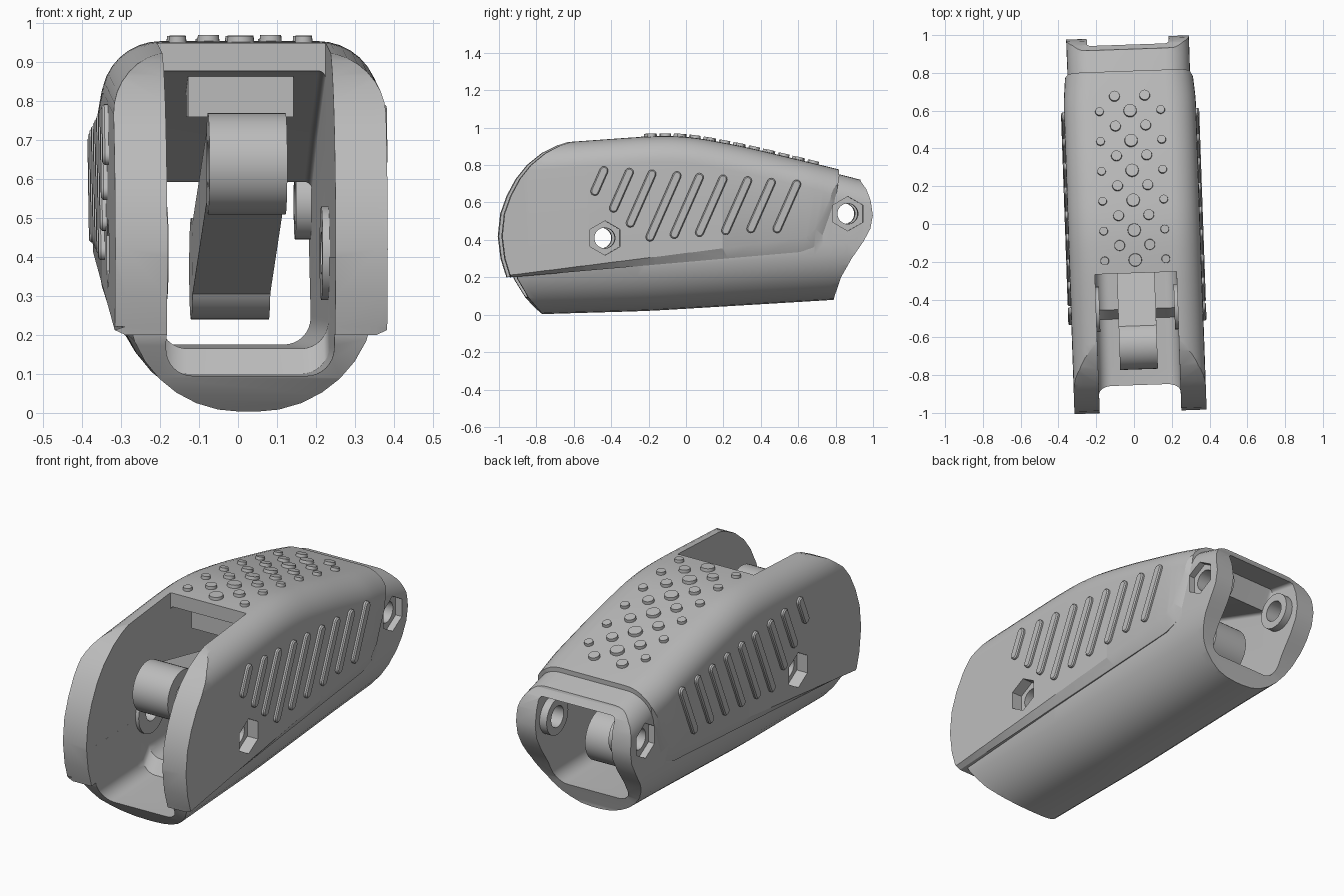
import bpy, bmesh, math
from mathutils import Matrix, Vector

if "Cube" in bpy.data.objects:
    bpy.data.objects.remove(bpy.data.objects["Cube"])

grey = bpy.data.materials.new("plain_grey")
grey.use_nodes = True
GREY = (0.5, 0.5, 0.5, 1)
grey.diffuse_color = GREY
grey.node_tree.nodes["Principled BSDF"].inputs["Base Color"].default_value = GREY


def make(name, bm):
    bmesh.ops.recalc_face_normals(bm, faces=bm.faces)
    me = bpy.data.meshes.new(name)
    bm.to_mesh(me)
    bm.free()
    me.materials.append(grey)
    ob = bpy.data.objects.new(name, me)
    bpy.context.collection.objects.link(ob)
    return ob


def skin(name, loops):
    """Closed solid through a row of equal-length loops."""
    bm = bmesh.new()
    rows = [[bm.verts.new(p) for p in loop] for loop in loops]
    n = len(rows[0])
    for a, b in zip(rows, rows[1:]):
        for i in range(n):
            j = (i + 1) % n
            bm.faces.new((a[i], a[j], b[j], b[i]))
    bm.faces.new(rows[0])
    bm.faces.new(rows[-1][::-1])
    return make(name, bm)


def prism(name, outline, x0, x1):
    return skin(name, [[(x, y, z) for y, z in outline] for x in (x0, x1)])


def circle(y, z, r, n=32, start=0.0):
    return [(y + r * math.cos(start + math.tau * i / n),
             z + r * math.sin(start + math.tau * i / n)) for i in range(n)]


def boolean(ob, cutter, op="DIFFERENCE"):
    mod = ob.modifiers.new("cut", "BOOLEAN")
    mod.operation, mod.object, mod.solver = op, cutter, "EXACT"
    bpy.context.view_layer.objects.active = ob
    bpy.ops.object.modifier_apply(modifier=mod.name)
    bpy.data.objects.remove(cutter)


def lerp(pts, y):
    if y <= pts[0][0]:
        return pts[0][1]
    for (a, p), (b, q) in zip(pts, pts[1:]):
        if y <= b:
            return p + (q - p) * (y - a) / (b - a)
    return pts[-1][1]


def soft(pts, y, w=0.1):
    return sum(lerp(pts, y + w * k / 3) for k in range(-3, 4)) / 7


def section(y, half, z0, z1, top, low, n=8):
    """Rounded box section with (x, z) radii for top and bottom corners."""
    out = []
    for sx, sz, (rx, rz), a in ((1, 1, top, 0), (-1, 1, top, 90), (-1, -1, low, 180), (1, -1, low, 270)):
        cx, cz = sx * (half - rx), (z1 - rz if sz > 0 else z0 + rz)
        for i in range(n + 1):
            t = math.radians(a + 90 * i / n)
            out.append((cx + rx * math.cos(t), y, cz + rz * math.sin(t)))
    return out


def stations(a, b, n):
    return [a + (b - a) * i / n for i in range(n + 1)]


TOP = [(-1.1, 0.89), (-0.62, 0.925), (-0.2, 0.955), (0, 0.955), (0.3, 0.9), (0.82, 0.775), (1.1, 0.7)]
WIDTH = [(-1.1, 0.35), (0.65, 0.35), (0.82, 0.335), (1.1, 0.33)]
BODY_WIDTH = [(-1.1, 0.32), (0.55, 0.32), (0.8, 0.325), (1.1, 0.325)]
BOTTOM = [(-1.1, -0.01), (-0.75, 0.004), (-0.2, 0.02), (0.8, 0.08), (1.1, 0.1)]
ROOF = [(-0.6, 0.89), (-0.26, 0.88), (0.35, 0.72), (0.76, 0.59), (0.8, 0.7), (1.1, 0.655)]
FLOOR = [(-0.8, 0.095), (-0.5, 0.1), (-0.45, 0.165), (0.8, 0.175), (1.1, 0.185)]
CORNER = (0.15, 0.14)

# Outer cover, trimmed to its side outline with a chamfered lower and rear edge
shell = skin("shell", [section(y, lerp(WIDTH, y), 0.1, soft(TOP, y), CORNER, (0.02, 0.02))
                       for y in stations(-1.08, 1.08, 48)])
arc = [(-0.956, 0.222), (-0.98, 0.3), (-0.995, 0.42), (-0.982, 0.54), (-0.948, 0.635), (-0.9, 0.725),
       (-0.84, 0.8), (-0.76, 0.865), (-0.68, 0.905), (-0.62, 0.925), (-0.5, 1.1), (0.82, 1.1)]


def lower_edge(y0, z0, y1, z1):
    return [(y, z0 + (z1 - z0) * (y - y0) / (y1 - y0)) for y in stations(y1, y0, 8)]


full = arc + [(0.81, 0.74), (0.785, 0.6), (0.72, 0.42), (0.67, 0.36)] + lower_edge(-0.95, 0.2, 0.6, 0.335)
inset = arc + [(0.79, 0.74), (0.735, 0.6), (0.67, 0.47), (0.63, 0.425)] + lower_edge(-0.95, 0.215, 0.56, 0.415)
boolean(shell, skin("trim", [[(x, y, z) for y, z in o] for x, o in
                             ((-0.355, inset), (-0.322, full), (0.322, full), (0.355, inset))]), "INTERSECT")

# Lower body with a round belly and a bulging rear end
body = skin("body", [section(y, soft(BODY_WIDTH, y), soft(BOTTOM, y), soft(TOP, y) - 0.025, (0.13, 0.13), (0.3, 0.3))
                     for y in stations(-1.08, 1.08, 48)])
side = [(-0.92, 0.23), (-0.91, 0.19), (-0.85, 0.09), (-0.8, 0.035), (-0.765, 0), (-0.74, -0.05),
        (0.783, -0.05), (0.79, 0.1), (0.82, 0.2), (0.875, 0.3), (0.937, 0.39), (0.975, 0.46), (0.988, 0.53),
        (0.977, 0.61), (0.955, 0.67), (0.928, 0.71), (0.9, 0.85), (-0.5, 0.85)]
boolean(body, prism("trim", side, -0.5, 0.5), "INTERSECT")
boolean(shell, body, "UNION")

# Hollow inside and the open slot at the top front
boolean(shell, skin("cavity", [section(y, 0.216, lerp(FLOOR, y), lerp(ROOF, y), (0.02, 0.02), (0.07, 0.07))
                               for y in stations(-1.1, 1.1, 44)]))
boolean(shell, prism("slot", [(-1.2, 0.4), (-0.26, 0.4), (-0.26, 1.2), (-1.2, 1.2)], -0.2162, 0.2162))

# Pin holes with hexagonal nut pockets
PINS = [(-0.445, 0.41, 0.12, 0.018), (0.855, 0.54, 0.095, 0.04)]
for y, z, r, depth in PINS:
    boolean(shell, prism("hole", circle(y, z, 0.055), -0.5, 0.5))
    for s in (-1, 1):
        boolean(shell, prism("pocket", circle(y, z, 0.092, 6, math.pi / 2), s * 0.29, s * 0.5))

parts = [shell]

# Inner bosses around the pin holes
for (y, z, r, depth), where in zip(PINS, ("front", "rear")):
    for s, label in ((-1, "right"), (1, "left")):
        boss = prism(f"{where}_boss_{label}", circle(y, z, r), s * (0.216 - depth), s * 0.23)
        boolean(boss, prism("hole", circle(y, z, 0.055), -0.5, 0.5))
        parts.append(boss)

# Block under the roof, above the lever
parts.append(prism("roof_block", [(-0.2, 0.76), (-0.05, 0.76), (-0.05, 0.86), (-0.2, 0.89)], -0.135, 0.135))

# Lever: round head, sloping arm and rear barrel
lever = prism("lever", circle(-0.64, 0.64, 0.13, 40), -0.1, 0.1)
boolean(lever, prism("arm", [(-0.62, 0.56), (0.6, 0.28), (0.62, 0.46), (-0.62, 0.74)], -0.0998, 0.0998), "UNION")
boolean(lever, prism("barrel", circle(0.6, 0.37, 0.13, 40), -0.1, 0.1), "UNION")
boolean(lever, prism("hole", circle(-0.64, 0.64, 0.06), -0.5, 0.5))
parts.append(lever)


# Slanted grip ribs on both sides, following the cover's shoulder
def side_x(y, z):
    rx, rz = CORNER
    t = min(max((z - soft(TOP, y)) / rz + 1, 0), 1)
    return lerp(WIDTH, y) - rx + rx * math.sqrt(1 - t * t)


LOW = [(-0.5, 0.66), (-0.4, 0.57), (-0.31, 0.49), (-0.205, 0.415), (-0.075, 0.43),
       (0.06, 0.44), (0.2, 0.45), (0.335, 0.46), (0.475, 0.46)]
for i, (y, z) in enumerate(LOW):
    high = 0.77 - 0.009 * i
    a, b = Vector((y, z)), Vector((y + 0.44 * (high - z), high))
    heading = math.atan2(b.y - a.y, b.x - a.x)

    def capsule(r):
        pts = []
        for c, turn in ((b, -90), (a, 90)):
            for k in range(9):
                t = heading + math.radians(turn + 22.5 * k)
                pts.append((c.x + r * math.cos(t), c.y + r * math.sin(t)))
        return pts
    for s, label in ((-1, "right"), (1, "left")):
        parts.append(skin(f"grip_rib_{label}_{i + 1}", [[(s * (side_x(p, q) + lift), p, q) for p, q in capsule(r)]
                          for lift, r in ((-0.03, 0.023), (0.01, 0.023), (0.016, 0.017))]))

# Studs on the roof, in alternating rows of three and two
for row in range(12):
    y = -0.19 + 0.079 * row
    spots = ((-0.08, 0.03), (0.08, 0.03)) if row % 2 else ((-0.162, 0.024), (0, 0.037), (0.162, 0.024))
    slope = math.atan2(soft(TOP, y + 0.02) - soft(TOP, y - 0.02), 0.04)
    for k, (x, r) in enumerate(spots):
        bm = bmesh.new()
        place = Matrix.Translation((x, y, soft(TOP, y))) @ Matrix.Rotation(slope, 4, "X")
        bmesh.ops.create_cone(bm, cap_ends=True, segments=20, radius1=r, radius2=r * 0.9, depth=0.03, matrix=place)
        parts.append(make(f"roof_stud_{row + 1}_{k + 1}", bm))

# Slight turn of the whole model, then smooth shading with sharp edges
turn = Matrix.Rotation(math.radians(2), 4, "Z")
for ob in parts:
    ob.data.transform(turn)
    ob.data.materials.clear()
    ob.data.materials.append(grey)
    for p in ob.data.polygons:
        p.material_index = 0
    bpy.ops.object.select_all(action="DESELECT")
    ob.select_set(True)
    bpy.context.view_layer.objects.active = ob
    bpy.ops.object.shade_smooth_by_angle(angle=math.radians(28))
